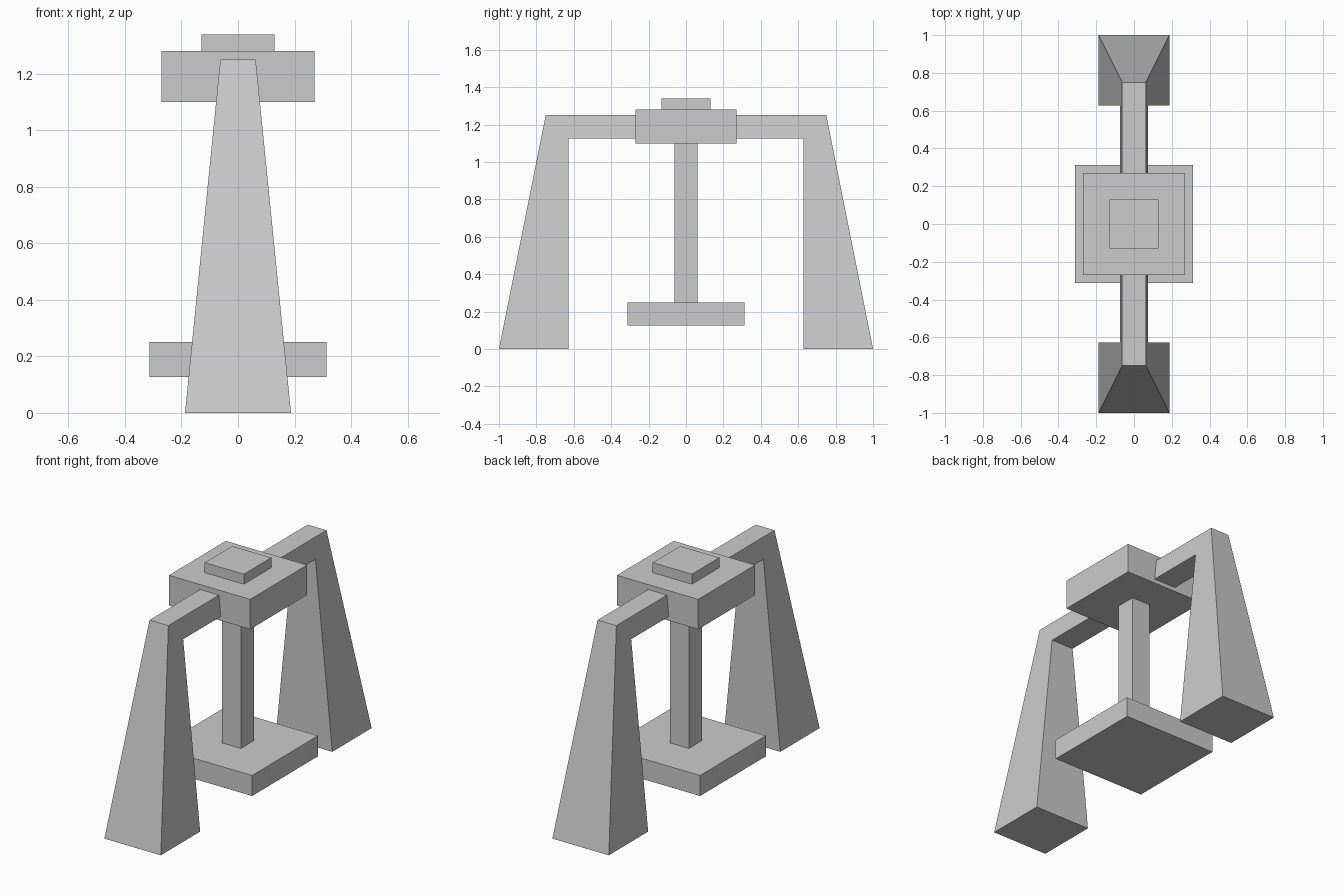
import bpy, bmesh
from mathutils import Matrix

if "Cube" in bpy.data.objects:
    bpy.data.objects.remove(bpy.data.objects["Cube"])


def finish(name, bm):
    bmesh.ops.recalc_face_normals(bm, faces=bm.faces[:])
    mesh = bpy.data.meshes.new(name)
    bm.to_mesh(mesh)
    bm.free()
    obj = bpy.data.objects.new(name, mesh)
    bpy.context.collection.objects.link(obj)
    return obj


def slab(name, half, z0, z1):
    """Square box centred on the z axis."""
    bm = bmesh.new()
    bmesh.ops.create_cube(bm, size=1, matrix=Matrix.Translation((0, 0, (z0 + z1) / 2))
                          @ Matrix.Diagonal((half * 2, half * 2, z1 - z0, 1)))
    return finish(name, bm)


def leg(name, side):
    """L-shaped side profile (y, z), given a width that tapers with height."""
    profile = [(1, 0), (0.75, 1.25), (0.27, 1.25),
               (0.27, 1.125), (0.627, 1.125), (0.627, 0)]
    bm = bmesh.new()
    rings = [[bm.verts.new((s * (0.1875 - 0.1 * z), side * y, z)) for y, z in profile]
             for s in (-1, 1)]
    for ring in rings:
        bm.faces.new(ring)
    n = len(profile)
    for i in range(n):
        j = (i + 1) % n
        bm.faces.new((rings[0][i], rings[0][j], rings[1][j], rings[1][i]))
    return finish(name, bm)


# Tapered legs with their arms
leg("front_leg", -1)
leg("back_leg", 1)

# Central stack
slab("lower_plate", 0.3125, 0.127, 0.25)
slab("post", 0.0625, 0.25, 1.10)
slab("top_block", 0.27, 1.10, 1.28)
slab("cap", 0.13, 1.28, 1.34)
